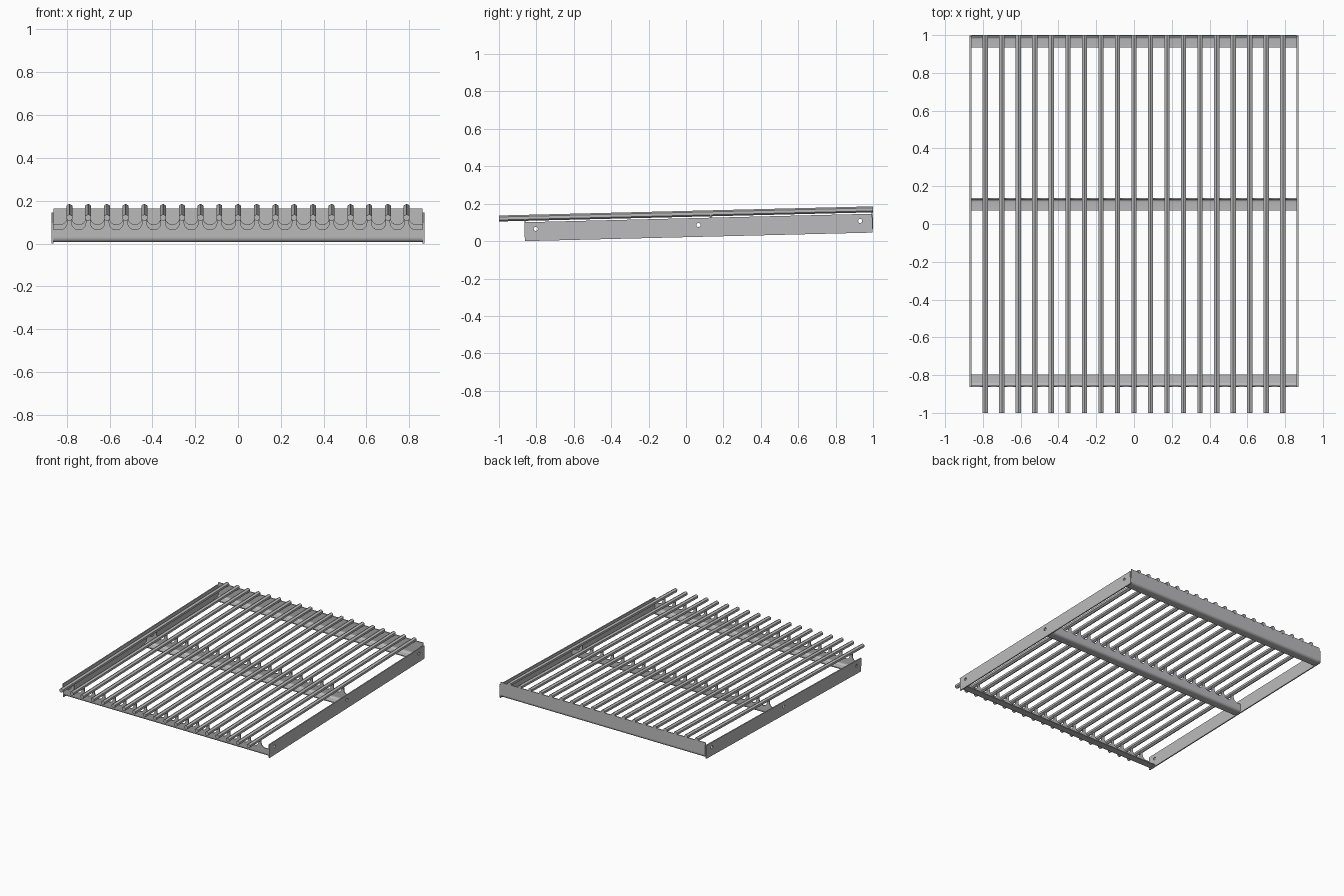
import bpy, bmesh, math
from mathutils import Matrix, Vector

cube = bpy.data.objects.get("Cube")
if cube:
    bpy.data.objects.remove(cube, do_unlink=True)

TILT = math.radians(1.4)
steel = bpy.data.materials.new("grey_steel")
steel.use_nodes = True
steel.diffuse_color = (0.5, 0.5, 0.51, 1)
steel.node_tree.nodes["Principled BSDF"].inputs["Base Color"].default_value = (0.5, 0.5, 0.51, 1)

# Axes that lay a drawn outline (u, v) and its thickness along world axes
ACROSS = Matrix(((1, 0, 0), (0, 0, -1), (0, 1, 0)))   # u = x, v = z
ALONG = Matrix(((0, 0, 1), (1, 0, 0), (0, 1, 0)))     # u = y, v = z


def plate(name, loops, depth, axes, centre):
    """Extrude filled outlines; later loops become holes."""
    curve = bpy.data.curves.new(name, "CURVE")
    curve.dimensions = "2D"
    curve.fill_mode = "BOTH"
    curve.extrude = depth / 2
    for loop in loops:
        spline = curve.splines.new("POLY")
        spline.points.add(len(loop) - 1)
        for point, (u, v) in zip(spline.points, loop):
            point.co = (u, v, 0, 1)
        spline.use_cyclic_u = True
    temp = bpy.data.objects.new(name, curve)
    bpy.context.collection.objects.link(temp)
    bpy.context.view_layer.update()
    mesh = bpy.data.meshes.new_from_object(temp.evaluated_get(bpy.context.evaluated_depsgraph_get()))
    bpy.data.objects.remove(temp, do_unlink=True)
    mesh.transform(Matrix.Translation(centre) @ axes.to_4x4())
    bm = bmesh.new()
    bm.from_mesh(mesh)
    bmesh.ops.remove_doubles(bm, verts=bm.verts, dist=0.00001)
    bmesh.ops.recalc_face_normals(bm, faces=bm.faces)
    bm.to_mesh(mesh)
    bm.free()
    mesh.materials.clear()
    mesh.materials.append(steel)
    obj = bpy.data.objects.new(name, mesh)
    bpy.context.collection.objects.link(obj)
    obj.rotation_euler.x = TILT
    obj.location.y = 0.0036
    bpy.ops.object.select_all(action="DESELECT")
    obj.select_set(True)
    bpy.context.view_layer.objects.active = obj
    bpy.ops.object.shade_smooth_by_angle(angle=math.radians(40))
    return obj


def arc(u, v, r, start, end, steps):
    angles = [math.radians(start + (end - start) * i / steps) for i in range(steps + 1)]
    return [(u + r * math.cos(a), v + r * math.sin(a)) for a in angles]


# Side plates with three round fixing holes
outline = [(-0.865, 0.0212), (0.995, 0.0212), (0.995, 0.122), (-0.865, 0.122)]
holes = [arc(y, 0.085, 0.011, 0, 345, 23) for y in (-0.805, 0.065, 0.93)]
for side, x in (("right", 0.866), ("left", -0.866)):
    plate(side + "_side_plate" if x < 0 else "left_side_plate" if side == "right" else side,
          [outline] + holes, 0.009, ALONG, Vector((x, 0, 0))).name = (
        "left_side_plate" if x > 0 else "right_side_plate")

# Grate rods, evenly spaced
PITCH = 0.0875
rod_x = [PITCH * i for i in range(-9, 10)]
rod_profile = arc(0, 0.1455, 0.016, 90, 390, 5)
for x in rod_x:
    plate("grate_rod", [rod_profile], 2.0, ACROSS, Vector((x, 0, 0)))

# Crossbars: bent bottom flange plus an upright wall
HALF, BASE, BEND, THICK, TOP = 0.861, 0.027, 0.022, 0.007, 0.14


def flange(name, y, direction):
    """Flange runs from the wall at y towards the given direction."""
    outer = arc(BEND, BASE + BEND, BEND, 180, 270, 6)
    inner = arc(BEND, BASE + BEND, BEND - THICK, 270, 180, 6)
    shape = outer + [(0.066, BASE), (0.066, BASE + THICK)] + inner
    shape = [(y + direction * u, v) for u, v in shape]
    plate(name, [shape], 2 * HALF, ALONG, Vector((0, 0, 0)))


def comb_outline():
    """Low wall with a rounded scallop between neighbouring rod supports."""
    low, tooth, r = 0.086, 0.011, 0.032
    pts = [(-HALF, BASE + BEND), (HALF, BASE + BEND), (HALF, low)]
    for x in reversed(rod_x):
        pts += arc(x + tooth + r, low + r, r, 270, 180, 6)
        pts += [(x + tooth, TOP), (x - tooth, TOP)]
        pts += arc(x - tooth - r, low + r, r, 360, 270, 6)
    return pts + [(-HALF, low)]


wall = [(-HALF, BASE + BEND), (HALF, BASE + BEND), (HALF, TOP), (-HALF, TOP)]
for name, y, direction, shape in (("front", -0.865, 1, comb_outline()),
                                  ("middle", 0.136, -1, comb_outline()),
                                  ("back", 0.998, -1, wall)):
    flange(name + "_crossbar_flange", y, direction)
    plate(name + "_crossbar_wall", [shape], THICK, ACROSS,
          Vector((0, y + direction * THICK / 2, 0)))
